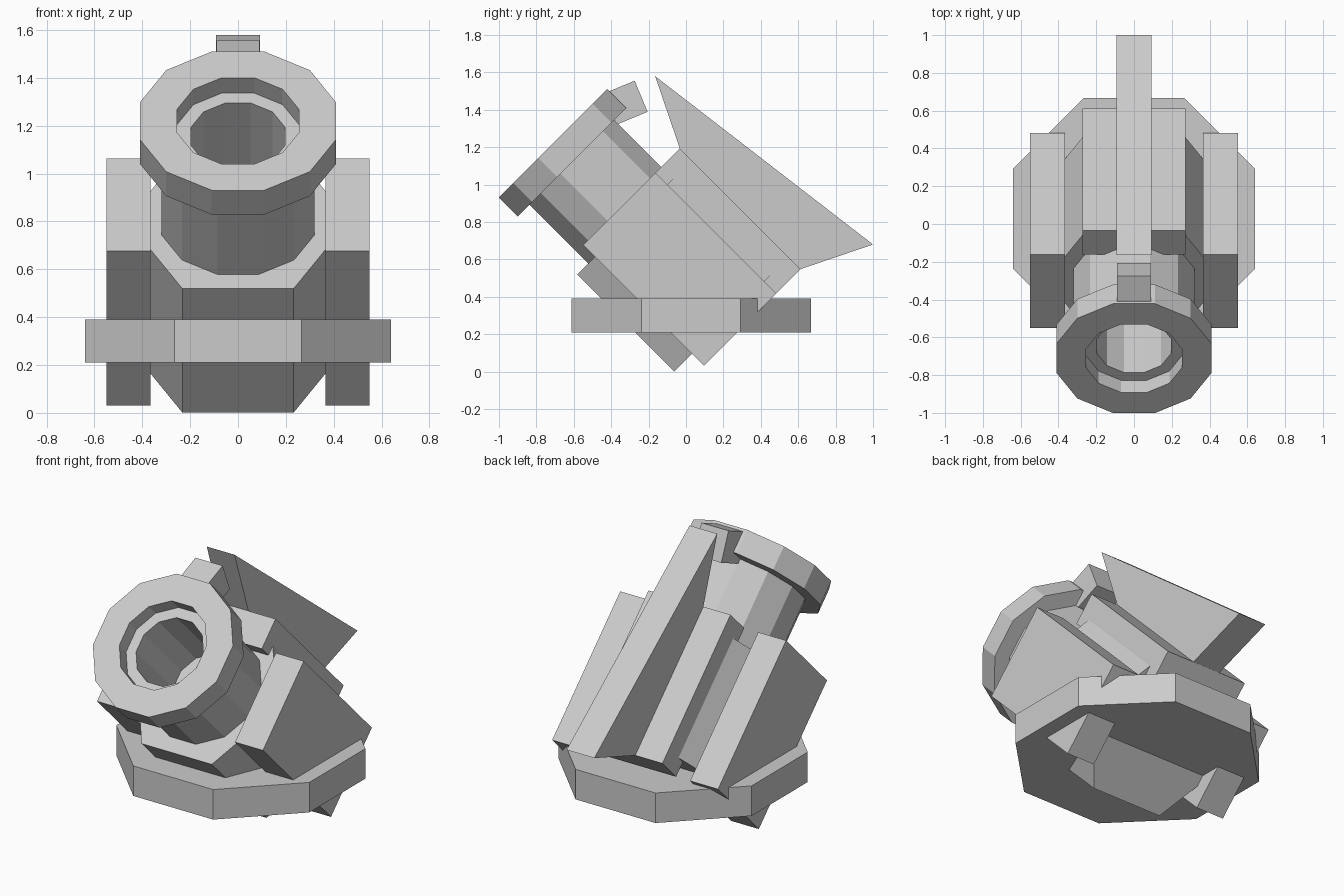
import bpy, bmesh
from math import pi, cos, sin, radians
from mathutils import Matrix

cube = bpy.data.objects.get("Cube")
if cube:
    bpy.data.objects.remove(cube, do_unlink=True)

metal = bpy.data.materials.new("light_grey_metal")
metal.use_nodes = True
GREY = (0.6, 0.6, 0.6, 1)
metal.diffuse_color = GREY
metal.node_tree.nodes["Principled BSDF"].inputs["Base Color"].default_value = GREY

# The gun assembly is tilted: local z runs along the barrel, local y is its upper side
TILT = Matrix.Rotation(radians(45), 4, 'X')
AXIS = 0.36  # height of the barrel axis in the tilted frame


def finish(name, bm, matrix=Matrix()):
    bmesh.ops.recalc_face_normals(bm, faces=bm.faces)
    bm.transform(matrix)
    mesh = bpy.data.meshes.new(name)
    bm.to_mesh(mesh)
    bm.free()
    mesh.materials.append(metal)
    obj = bpy.data.objects.new(name, mesh)
    bpy.context.collection.objects.link(obj)
    return obj


def box(name, x, y, z, matrix=Matrix()):
    bm = bmesh.new()
    bmesh.ops.create_cube(bm, size=1)
    for v in bm.verts:
        v.co = [lo + (hi - lo) * (c + 0.5) for c, (lo, hi) in zip(v.co, (x, y, z))]
    return finish(name, bm, matrix)


def lathe(name, profile, sides, start, centre_y, matrix=Matrix()):
    """Faceted turned part from (flat-to-centre distance, height) pairs, capped at both ends."""
    bm = bmesh.new()
    rings = []
    for apothem, height in profile:
        r = apothem / cos(pi / sides)
        angles = [start + 2 * pi * i / sides for i in range(sides)]
        rings.append([bm.verts.new((r * cos(a), centre_y + r * sin(a), height)) for a in angles])
    for a, b in zip(rings, rings[1:]):
        for i in range(sides):
            j = (i + 1) % sides
            bm.faces.new((a[i], a[j], b[j], b[i]))
    bm.faces.new(rings[0])
    bm.faces.new(rings[-1])
    return finish(name, bm, matrix)


def plate(name, outline, half_width):
    """Side outline in (y, z) extruded across x."""
    bm = bmesh.new()
    face = bm.faces.new([bm.verts.new((-half_width, y, z)) for y, z in outline])
    new = bmesh.ops.extrude_face_region(bm, geom=[face])["geom"]
    bmesh.ops.translate(bm, vec=(2 * half_width, 0, 0),
                        verts=[g for g in new if isinstance(g, bmesh.types.BMVert)])
    return finish(name, bm)


# Octagonal turntable
lathe("turntable", [(0.64, 0.21), (0.64, 0.39)], 8, pi / 8, 0.027)

# Hexagonal breech body
lathe("breech", [(0.403, 0.045), (0.403, 0.778)], 6, 0, AXIS, TILT)

# Barrel with muzzle collar and stepped bore
lathe("barrel", [(0.32, 0.6), (0.32, 1.222), (0.41, 1.222), (0.41, 1.366),
                 (0.255, 1.366), (0.255, 1.275), (0.197, 1.275), (0.197, 0.68)],
      12, pi / 12, AXIS, TILT)

# Side cheeks
for name, s in (("left_cheek", 1), ("right_cheek", -1)):
    box(name, sorted((s * 0.365, s * 0.55)), (0.09, 0.637), (-0.045, 0.867), TILT)

# Top block and fin
box("top_block", (-0.272, 0.272), (0.637, 0.82), (-0.045, 0.867), TILT)
plate("fin", [(-0.165, 1.58), (1.0, 0.68), (0.612, 0.548), (-0.033, 1.193)], 0.092)

# Sight block on the collar
h = 0.09
box("sight", (-h, h), (-h, h), (-h, h),
    Matrix.Translation((0, -0.323, 1.438)) @ Matrix.Rotation(radians(22.5), 4, 'X'))
